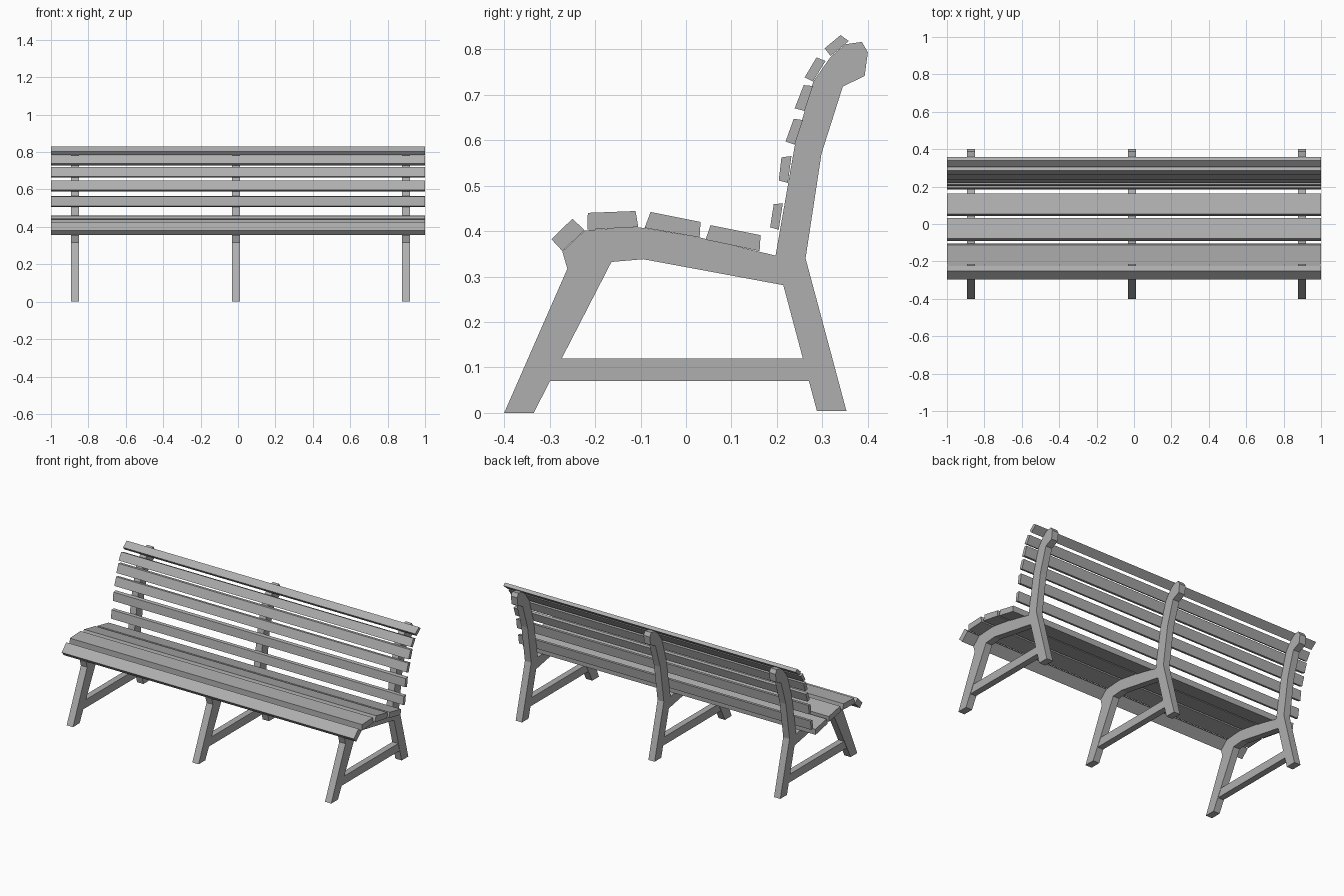
import bpy, bmesh

# Mid-grey finish shared by all parts
GREY = bpy.data.materials.new("grey_finish")
GREY.diffuse_color = (0.43, 0.43, 0.43, 1.0)


def extrude_profile(name, profile, x0, x1):
    """Extrude a (y, z) side profile along x."""
    bm = bmesh.new()
    face = bm.faces.new([bm.verts.new((x0, y, z)) for y, z in profile])
    ext = bmesh.ops.extrude_face_region(bm, geom=[face])
    moved = [g for g in ext["geom"] if isinstance(g, bmesh.types.BMVert)]
    bmesh.ops.translate(bm, verts=moved, vec=(x1 - x0, 0, 0))
    bmesh.ops.recalc_face_normals(bm, faces=bm.faces)
    mesh = bpy.data.meshes.new(name)
    bm.to_mesh(mesh)
    bm.free()
    mesh.materials.append(GREY)
    obj = bpy.data.objects.new(name, mesh)
    bpy.context.collection.objects.link(obj)
    return obj


# Side frame: front leg, seat rail, back leg and curved backrest in one outline
FRAME = [
    (-0.40, 0.0), (-0.335, 0.0), (-0.164, 0.332), (-0.094, 0.338),
    (0.214, 0.281), (0.288, 0.004), (0.353, 0.004), (0.263, 0.34),
    (0.298, 0.57), (0.345, 0.718), (0.393, 0.741), (0.40, 0.793),
    (0.387, 0.816), (0.351, 0.811), (0.318, 0.783), (0.28, 0.729),
    (0.24, 0.592), (0.197, 0.346), (0.03, 0.386), (-0.094, 0.407),
    (-0.125, 0.409), (-0.223, 0.401), (-0.272, 0.355), (-0.261, 0.317),
]
# Stretcher between the legs
BRACE = [(-0.30, 0.07), (0.272, 0.07), (0.259, 0.12), (-0.276, 0.12)]

HALF = 0.0215
for i, x in enumerate((-0.871, -0.011, 0.897)):
    extrude_profile(f"side_frame_{i + 1}", FRAME, x - HALF, x + HALF)
    extrude_profile(f"leg_brace_{i + 1}", BRACE, x - HALF + 0.002, x + HALF - 0.002)

# Seat slat cross-sections, front to back
SEAT = [
    [(-0.296, 0.382), (-0.25, 0.427), (-0.223, 0.402), (-0.272, 0.356)],
    [(-0.217, 0.403), (-0.216, 0.44), (-0.111, 0.444), (-0.105, 0.409)],
    [(-0.091, 0.407), (-0.078, 0.442), (0.032, 0.42), (0.03, 0.386)],
    [(0.043, 0.381), (0.054, 0.413), (0.164, 0.391), (0.162, 0.356)],
]
# Backrest slat cross-sections, bottom to top
BACK = [
    [(0.185, 0.408), (0.193, 0.459), (0.213, 0.461), (0.204, 0.403)],
    [(0.204, 0.511), (0.21, 0.562), (0.232, 0.565), (0.224, 0.506)],
    [(0.219, 0.597), (0.237, 0.647), (0.257, 0.644), (0.239, 0.59)],
    [(0.239, 0.67), (0.259, 0.721), (0.279, 0.719), (0.261, 0.664)],
    [(0.261, 0.738), (0.287, 0.782), (0.307, 0.774), (0.279, 0.729)],
    [(0.305, 0.802), (0.34, 0.831), (0.358, 0.818), (0.318, 0.785)],
]
for label, slats in (("seat_slat", SEAT), ("back_slat", BACK)):
    for i, section in enumerate(slats):
        extrude_profile(f"{label}_{i + 1}", section, -1.0, 1.0)
